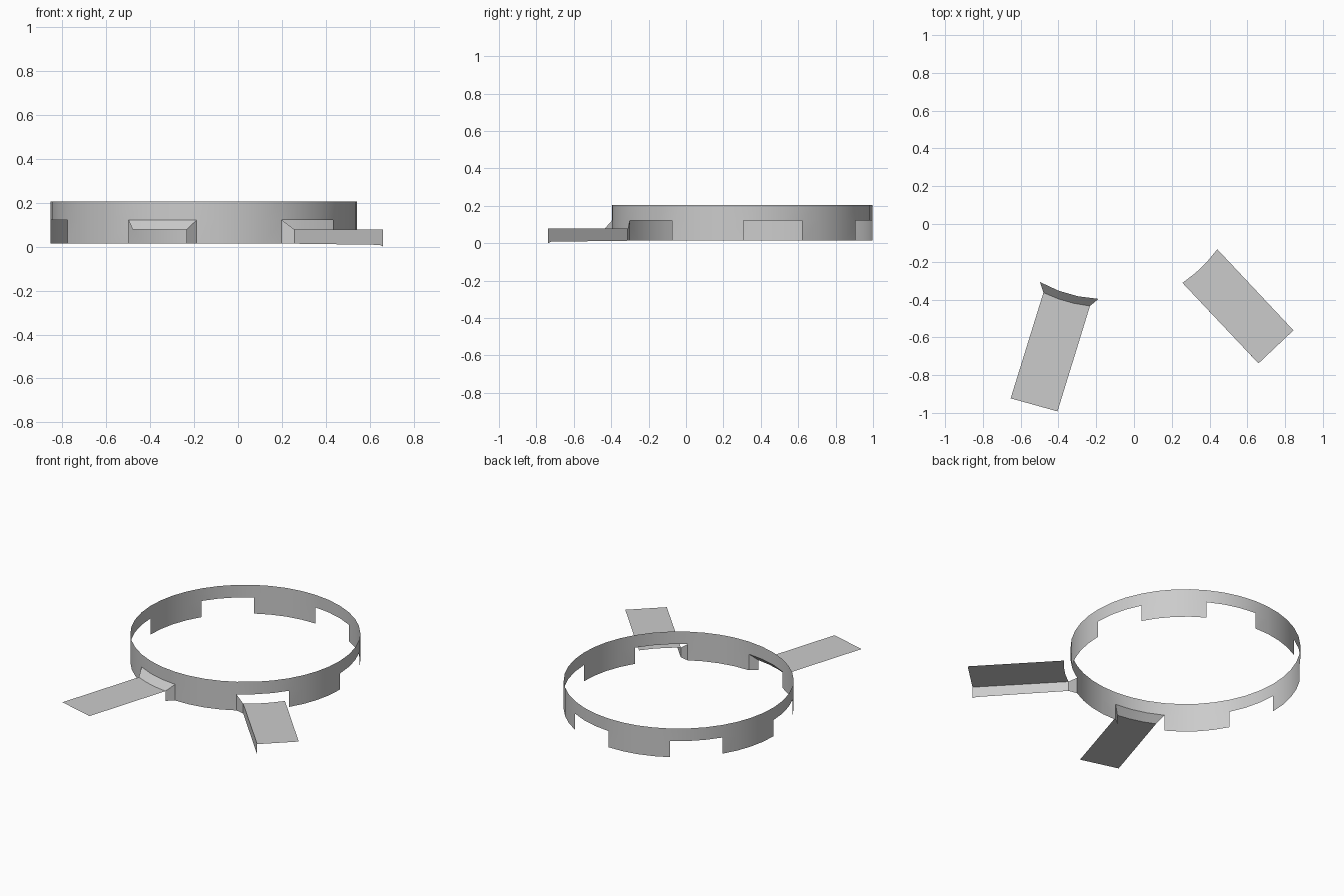
import bpy
import math
from mathutils import Vector

if "Cube" in bpy.data.objects:
    bpy.data.objects.remove(bpy.data.objects["Cube"])

CX, CY, R = -0.156, 0.30, 0.697
Z_LOW, Z_PLATE, Z_NOTCH, Z_TOP = 0.013, 0.078, 0.121, 0.205
HALF = 13.4            # half width of each notch, degrees
NOTCHES = [-106 + 60 * i for i in range(6)]
R_LIP = 0.738          # radius where the ramps begin

grey = bpy.data.materials.new("plain_grey")
grey.use_nodes = True
colour = (0.6, 0.6, 0.6, 1)
grey.diffuse_color = colour
grey.node_tree.nodes["Principled BSDF"].inputs["Base Color"].default_value = colour


def on_circle(angle, z, r=R):
    a = math.radians(angle)
    return Vector((CX + r * math.cos(a), CY + r * math.sin(a), z))


def build(name, faces):
    """Make an object from faces given as corner lists, joining shared corners."""
    verts, index, polys = [], {}, []
    for face in faces:
        poly = []
        for co in face:
            key = tuple(round(c, 4) for c in co)
            if key not in index:
                index[key] = len(verts)
                verts.append(key)
            poly.append(index[key])
        polys.append(poly)
    mesh = bpy.data.meshes.new(name)
    mesh.from_pydata(verts, [], polys)
    mesh.materials.append(grey)
    obj = bpy.data.objects.new(name, mesh)
    bpy.context.collection.objects.link(obj)
    bpy.ops.object.select_all(action='DESELECT')
    obj.select_set(True)
    bpy.context.view_layer.objects.active = obj
    bpy.ops.object.shade_smooth_by_angle(angle=math.radians(30))
    return obj


def wall(a, b, low, high):
    return [on_circle(a, low), on_circle(b, low), on_circle(b, high), on_circle(a, high)]


def span(start, end, count):
    return [start + (end - start) * i / count for i in range(count + 1)]


# Ring wall: a continuous upper band with hanging tabs between the notches
faces = []
for mid in NOTCHES:
    notch = span(mid - HALF, mid + HALF, 3)
    tab = span(mid + HALF, mid + 60 - HALF, 4)
    for a, b in zip(notch, notch[1:]):
        faces.append(wall(a, b, Z_NOTCH, Z_TOP))
    for a, b in zip(tab, tab[1:]):
        faces.append(wall(a, b, Z_NOTCH, Z_TOP))
        faces.append(wall(a, b, Z_LOW, Z_NOTCH))
build("ring_wall", faces)


# Ramps: flat plates with a curved inner edge
def ramp(name, mid, outer_left, outer_right):
    inner = [on_circle(a, Z_PLATE, R_LIP) for a in span(mid - 10, mid + 10, 3)]
    outer = [Vector((*outer_right, Z_PLATE)), Vector((*outer_left, Z_PLATE))]
    build(name, [list(reversed(inner)) + list(reversed(outer))])
    return inner


right_inner = ramp("right_ramp", NOTCHES[0], (-0.653, -0.923), (-0.405, -0.992))
right_inner = right_inner[:]
left_end = (0.659, -0.738)
left_inner = ramp("left_ramp", NOTCHES[1], left_end, (0.844, -0.563))

# Sloping lip joining the right ramp to the top of its notch
edge = [on_circle(a, Z_NOTCH) for a in span(NOTCHES[0] - HALF, NOTCHES[0] + HALF, 3)]
build("right_ramp_lip", [[right_inner[i], right_inner[i + 1], edge[i + 1], edge[i]]
                         for i in range(3)])


# Side flares from the notch edges out to the ramp corners
def flare(name, angle, corner):
    foot = Vector((corner.x, corner.y, Z_LOW))
    face = [foot, on_circle(angle, Z_LOW), on_circle(angle, Z_NOTCH), corner]
    build(name, [face])


flare("right_ramp_flare", NOTCHES[0] + HALF, right_inner[-1])
flare("left_ramp_flare", NOTCHES[1] - HALF, left_inner[0])

# Side skirt of the left ramp, dipping to the ground at the outer end
start = left_inner[0]
end = Vector((*left_end, Z_PLATE))
near_end = start.lerp(end, 0.96)
build("left_ramp_skirt", [[Vector((start.x, start.y, Z_LOW)),
                           Vector((near_end.x, near_end.y, Z_LOW * 0.6)),
                           Vector((end.x, end.y, 0)), end, start]])
